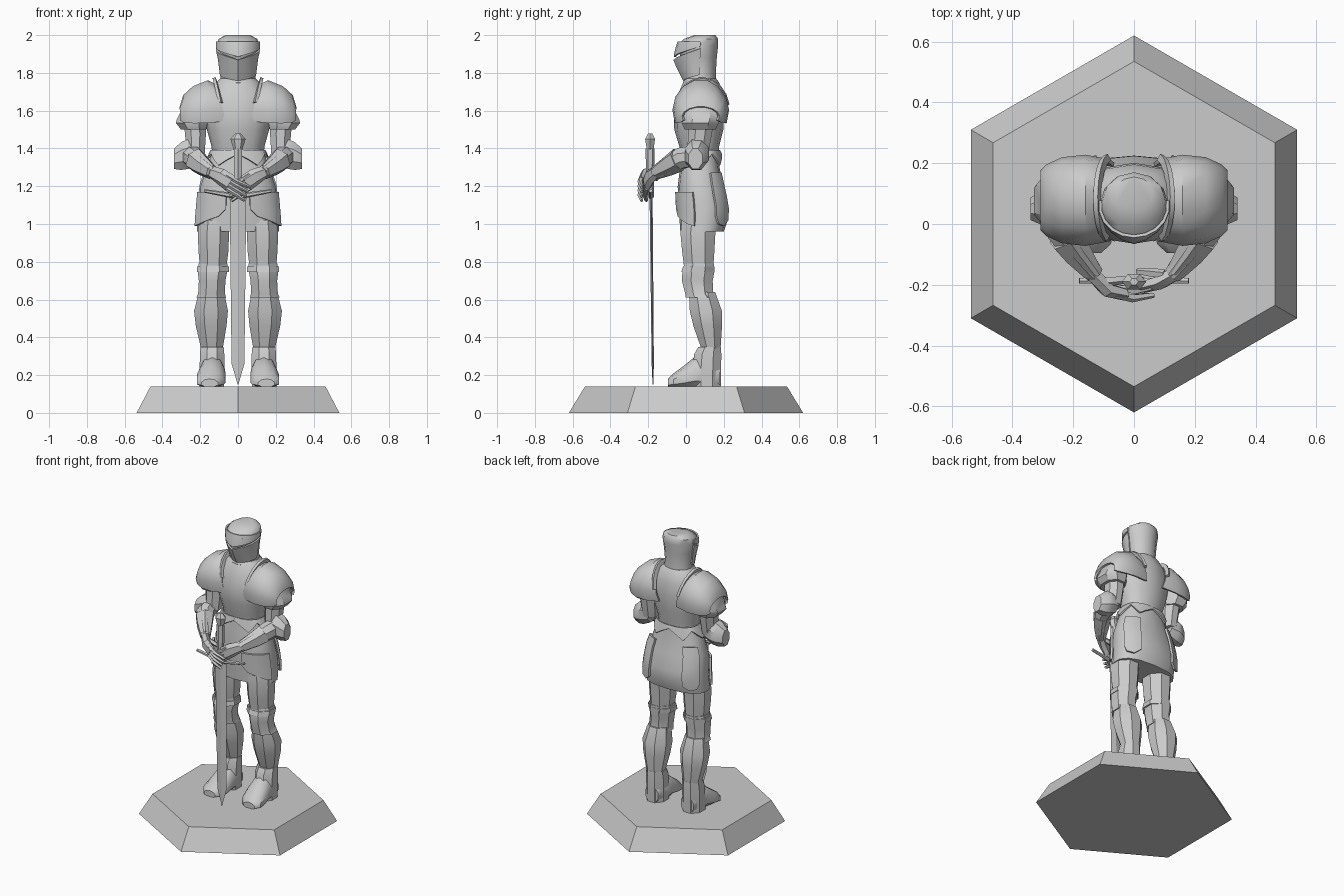
import bpy, bmesh
from math import sin, cos, pi, radians
from mathutils import Vector

cube = bpy.data.objects.get("Cube")
if cube:
    bpy.data.objects.remove(cube)

steel = bpy.data.materials.new("plain_grey")
steel.use_nodes = True
steel.diffuse_color = (0.6, 0.6, 0.6, 1)
steel.node_tree.nodes["Principled BSDF"].inputs["Base Color"].default_value = (0.6, 0.6, 0.6, 1)
X, Y, Z = Vector((1, 0, 0)), Vector((0, 1, 0)), Vector((0, 0, 1))


def make(name, verts, faces, mirror=False, thick=0, smooth=32):
    """Mesh object with optional thickness and left/right mirroring."""
    mesh = bpy.data.meshes.new(name)
    mesh.from_pydata([tuple(v) for v in verts], [], faces)
    bm = bmesh.new()
    bm.from_mesh(mesh)
    bmesh.ops.recalc_face_normals(bm, faces=bm.faces)
    bm.to_mesh(mesh)
    bm.free()
    mesh.materials.append(steel)
    ob = bpy.data.objects.new(name, mesh)
    bpy.context.collection.objects.link(ob)
    if thick:
        mod = ob.modifiers.new("thickness", 'SOLIDIFY')
        mod.thickness, mod.offset = thick, 0
    if mirror:
        ob.modifiers.new("mirror", 'MIRROR').use_mirror_merge = False
    bpy.ops.object.select_all(action='DESELECT')
    ob.select_set(True)
    bpy.context.view_layer.objects.active = ob
    if ob.modifiers:
        bpy.ops.object.convert(target='MESH')
    bpy.ops.object.shade_smooth_by_angle(angle=radians(smooth))
    return ob


def power(v, p):
    return (1 if v >= 0 else -1) * abs(v) ** p


def loft(name, stations, n=8, axis=None, p=1.0, phase=None, mirror=False, floor=None, smooth=32):
    """Closed tube through stations (x, y, z, radius_a, radius_b)."""
    pts = [Vector(s[:3]) for s in stations]
    phase = pi / n if phase is None else phase
    verts = []
    for i, s in enumerate(stations):
        d = axis or (pts[min(i + 1, len(pts) - 1)] - pts[max(i - 1, 0)]).normalized()
        side = (Y if abs(d.z) > 0.9 else Z).cross(d).normalized()
        up = d.cross(side)
        for k in range(n):
            a = 2 * pi * k / n + phase
            v = pts[i] + side * s[3] * power(cos(a), p) + up * s[4] * power(sin(a), p)
            if floor is not None:
                v.z = max(v.z, floor)
            verts.append(v)
    faces = [(i * n + k, i * n + (k + 1) % n, (i + 1) * n + (k + 1) % n, (i + 1) * n + k)
             for i in range(len(stations) - 1) for k in range(n)]
    last = (len(stations) - 1) * n
    faces += [tuple(range(n)), tuple(range(last, last + n))]
    return make(name, verts, faces, mirror, smooth=smooth)


def shell(name, rows, thick=0.012, mirror=False):
    """Thin plate through a grid of points."""
    m = len(rows[0])
    faces = [(i * m + k, i * m + k + 1, (i + 1) * m + k + 1, (i + 1) * m + k)
             for i in range(len(rows) - 1) for k in range(m - 1)]
    return make(name, [v for r in rows for v in r], faces, mirror, thick)


def span(a, b, n):
    return [a + (b - a) * i / (n - 1) for i in range(n)]


# Hexagonal plinth
loft("plinth", [(0, 0, 0, .62, .62), (0, 0, .14, .535, .535)], 6, Z, phase=pi / 6, smooth=10)

# Legs
loft("thighs", [(.125, .07, 1.02, .085, .10), (.13, .063, .95, .09, .10),
                (.13, .065, .85, .085, .092), (.132, .068, .74, .072, .08)], 8, Z, mirror=True)
loft("knee_cops", [(.132, .07, .79, .082, .085), (.135, .066, .75, .085, .092),
                   (.137, .06, .70, .076, .088), (.14, .07, .63, .077, .08),
                   (.142, .08, .61, .086, .088)], 8, Z, mirror=True)
loft("knee_bands", [(.132, .068, .775, .092, .09), (.132, .062, .745, .092, .095)], 8, Z, mirror=True)
loft("greaves", [(.14, .085, .64, .072, .075), (.143, .105, .54, .097, .092),
                 (.142, .115, .46, .088, .082), (.138, .132, .34, .062, .055)], 8, Z, mirror=True)
loft("ankle_cuffs", [(.137, .125, .35, .066, .064), (.137, .115, .31, .07, .078),
                     (.137, .11, .22, .072, .082), (.138, .11, .14, .07, .08)], 8, Z, mirror=True)
loft("sabatons", [(.135, .18, .19, .05, .06), (.135, .13, .20, .068, .10),
                  (.137, .05, .20, .072, .10), (.142, -.01, .18, .08, .07),
                  (.147, -.065, .165, .075, .045), (.15, -.095, .155, .045, .025)],
     10, -Y, mirror=True, floor=.14, smooth=40)

# Body
loft("cuirass", [(0, .075, 1.33, .135, .095), (0, .07, 1.41, .14, .105),
                 (0, .068, 1.50, .165, .13), (0, .068, 1.60, .185, .133),
                 (0, .078, 1.69, .165, .118), (0, .08, 1.75, .115, .095),
                 (0, .08, 1.77, .09, .08)], 12, Z, .9, phase=0, smooth=40)
loft("gorget", [(0, .075, 1.67, .115, .105), (0, .078, 1.73, .105, .09),
                (0, .078, 1.75, .112, .095), (0, .078, 1.77, .095, .082)], 12, Z, phase=0)

# Skirt and its overlapping plates share one profile
skirt = [(.96, .085, .222, .115), (1.03, .095, .218, .13), (1.1, .092, .212, .132),
         (1.2, .078, .203, .122), (1.3, .073, .168, .104), (1.39, .072, .135, .098)]
loft("skirt", [(0, cy, z, rx, ry) for z, cy, rx, ry in skirt], 14, Z, .8, phase=pi / 2, smooth=40)


def skirt_point(deg, z, out):
    """Point on the skirt, measured from the front towards the left."""
    for lo, hi in zip(skirt, skirt[1:]):
        if z <= hi[0]:
            break
    t = (z - lo[0]) / (hi[0] - lo[0])
    cy, rx, ry = (lo[i] + (hi[i] - lo[i]) * t for i in (1, 2, 3))
    a = radians(deg)
    return (power(sin(a), .8) * (rx + out), cy - power(cos(a), .8) * (ry + out), z)


shell("front_tassets", [[skirt_point(d, z, .01) for z in span(1.17, low, 4)]
                        for d, low in ((12, 1.08), (22, 1.04), (40, 1.02), (58, 1.0), (75, .99))],
      .014, True)
shell("rear_tassets", [[skirt_point(d, z, .01) for z in span(1.27, low, 5)]
                       for d, low in ((112, 1.04), (122, 1.0), (140, .99), (152, 1.02))],
      .014, True)
shell("waist_flange", [[skirt_point(d, 1.39, .006),
                        skirt_point(d, 1.34 + .03 * cos(radians(d * 6)), .014)]
                       for d in span(0, 360, 25)], .01)

# Shoulders: cap, upright neck guard, lower lames
cap = [(.08, .128, 1.60, .135), (.16, .143, 1.60, .158), (.235, .135, 1.59, .137),
       (.285, .112, 1.58, .10), (.302, .095, 1.57, .05)]
arc = [radians(d) for d in span(-24, 204, 10)]
shell("pauldrons", [[(x + (.035 * sin(a) if i == 0 else 0), .078 - ry * cos(a), cz + rz * sin(a))
                     for a in arc] for i, (x, ry, cz, rz) in enumerate(cap)], .014, True)
shell("neck_guards", [[(.075 + .04 * sin(a) + .012 * j, .085 - (.125 + .02 * j) * cos(a),
                        1.6 + (.145 + .03 * j) * sin(a)) for j in (0, 1)]
                      for a in (radians(d) for d in span(15, 170, 9))], .016, True)
loft("shoulder_lames", [(.24, .08, 1.68, .045, .08), (.235, .08, 1.6, .07, .115),
                        (.245, .08, 1.555, .085, .108), (.245, .075, 1.535, .09, .105),
                        (.235, .075, 1.50, .072, .088)], 8, Z, .9, mirror=True)

# Arms
loft("upper_arms", [(.235, .08, 1.58, .065, .075), (.225, .075, 1.48, .06, .068),
                    (.225, .06, 1.36, .052, .06)], 8, Z, mirror=True)
loft("elbow_cops", [(.215, .06, 1.37, .055, .06), (.265, .058, 1.37, .068, .085),
                    (.30, .055, 1.36, .065, .08), (.34, .05, 1.345, .04, .058)], 8, X, mirror=True)
loft("forearms", [(.25, .05, 1.36, .055, .058), (.235, -.02, 1.35, .058, .06),
                  (.19, -.09, 1.31, .047, .05), (.13, -.165, 1.27, .032, .035)], 8, mirror=True)
loft("gauntlet_cuffs", [(.225, -.04, 1.34, .062, .066), (.19, -.09, 1.31, .054, .056),
                        (.14, -.155, 1.275, .036, .04)], 6, mirror=True)

# Hands, the right one resting over the left
for s, side, y in ((1, "left", -.205), (-1, "right", -.23)):
    loft(side + "_hand", [(s * .14, -.16, 1.275, .026, .034), (s * .09, y + .015, 1.25, .026, .045),
                          (s * .04, y, 1.215, .022, .046)], 6)
    for i in range(4):
        drop = .024 * i
        loft(f"{side}_finger_{i + 1}",
             [(s * .06, y, 1.26 - drop, .014, .013), (s * .005, y - .014, 1.225 - drop, .014, .012),
              (s * (.01 * i - .065), y - .004, 1.195 - drop, .009, .008)], 5)
    loft(side + "_thumb", [(s * .10, y + .04, 1.27, .016, .018), (s * .05, y + .045, 1.255, .015, .016),
                           (s * .01, y + .05, 1.235, .01, .01)], 5)

# Sword, point down
loft("blade", [(0, -.175, .15, .002, .002), (0, -.176, .26, .034, .006),
               (0, -.185, 1.16, .044, .008)], 4, Z, phase=0, smooth=10)
loft("crossguard", [(x, -.187, 1.145 + abs(x) * .17, .011, .016 - abs(x) * .04)
                    for x in span(-.18, .18, 7)], 6)
loft("grip", [(0, -.188, 1.14, .02, .018), (0, -.19, 1.28, .024, .022),
              (0, -.19, 1.40, .026, .024)], 6, Z)
loft("pommel", [(0, -.19, 1.39, .022, .02), (0, -.19, 1.45, .04, .03),
                (0, -.19, 1.48, .014, .012)], 6, Z, phase=0)

# Helmet with brow plate and pointed visor
loft("helmet", [(0, .08, 1.73, .10, .082), (0, .08, 1.80, .088, .078),
                (0, .068, 1.88, .10, .095), (0, .06, 1.945, .113, .11),
                (0, .08, 1.98, .102, .09), (0, .10, 2.0, .065, .055)], 12, Z, phase=0, smooth=40)


def face_plate(name, levels):
    """Wrapped plate whose edges rise towards the temples and point forward."""
    shell(name, [[(rx * sin(radians(d)),
                   .06 - ry * cos(radians(d)) - prow * max(0, 1 - abs(d) / 55),
                   z + rise * abs(d) / 100) for z, rise, rx, ry, prow in levels]
                 for d in span(-100, 100, 11)], .01)


face_plate("brow_plate", ((1.965, 0, .112, .10, 0), (1.92, .035, .114, .104, .01),
                          (1.885, .055, .114, .104, .016)))
face_plate("visor", ((1.87, .06, .113, .10, .022), (1.83, .055, .103, .088, .018),
                     (1.76, .03, .092, .062, .008)))
